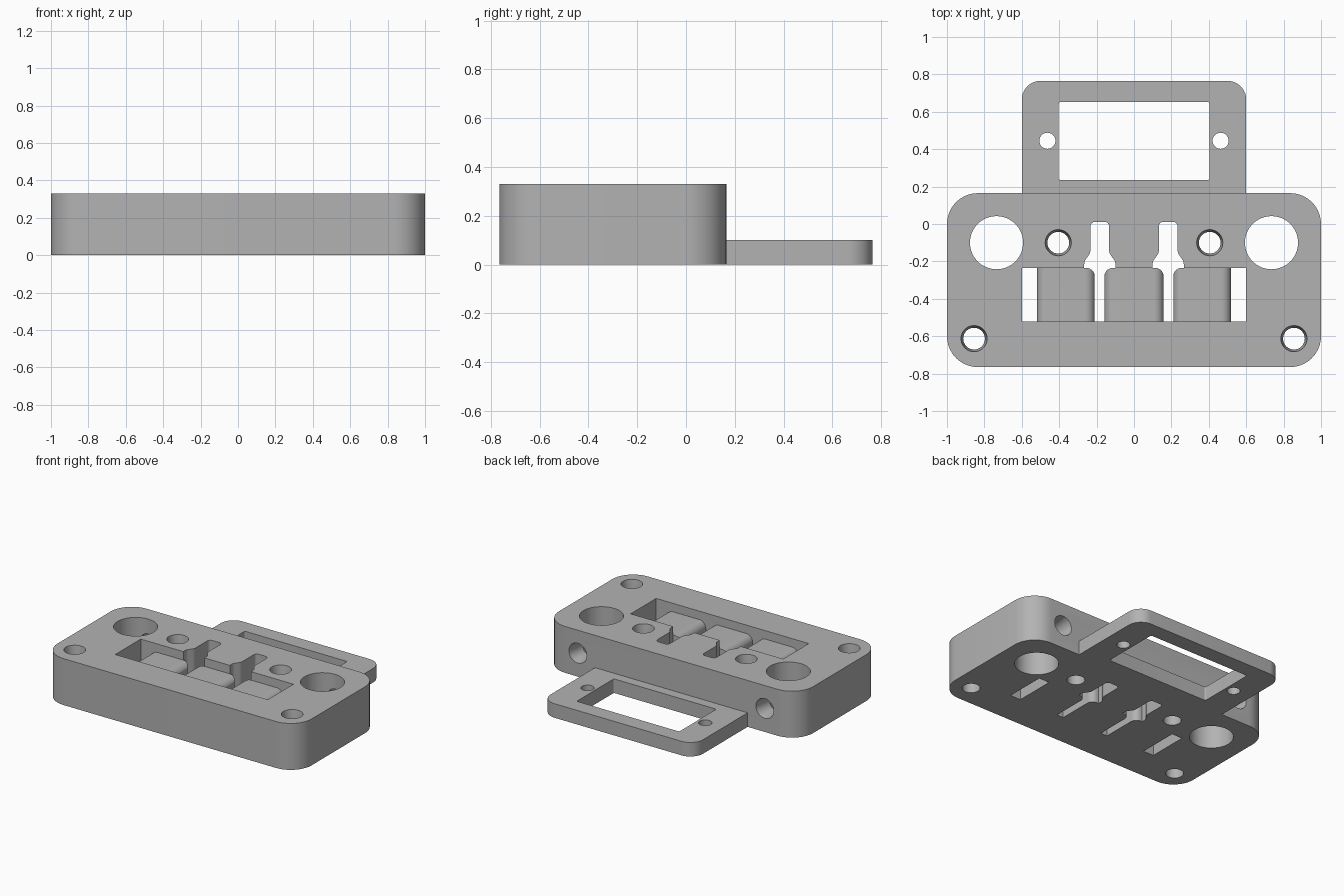
import bpy, bmesh, math
from mathutils import Matrix, Vector

if "Cube" in bpy.data.objects:
    bpy.data.objects.remove(bpy.data.objects["Cube"], do_unlink=True)

grey = bpy.data.materials.new("matte_grey")
GREY = (0.45, 0.45, 0.45, 1)
grey.diffuse_color = GREY
grey.use_nodes = True
grey.node_tree.nodes["Principled BSDF"].inputs["Base Color"].default_value = GREY


def fillet(corners, steps=10):
    """Turn (x, y, radius) corners into an outline with rounded corners."""
    out = []
    for i, (x, y, r) in enumerate(corners):
        p = Vector((x, y))
        if r == 0:
            out.append(p)
            continue
        a = (Vector(corners[i - 1][:2]) - p).normalized()
        b = (Vector(corners[(i + 1) % len(corners)][:2]) - p).normalized()
        half = a.angle(b) / 2
        centre = p + (a + b).normalized() * r / math.sin(half)
        start = p + a * r / math.tan(half) - centre
        end = p + b * r / math.tan(half) - centre
        sweep = math.atan2(start.cross(end), start.dot(end))
        for k in range(steps + 1):
            t = sweep * k / steps
            c, s = math.cos(t), math.sin(t)
            out.append(centre + Vector((c * start.x - s * start.y, s * start.x + c * start.y)))
    return out


def rect(x0, x1, y0, y1, front=0, back=0):
    return fillet([(x0, y0, front), (x1, y0, front), (x1, y1, back), (x0, y1, back)])


def finish(name, bm):
    bmesh.ops.recalc_face_normals(bm, faces=bm.faces)
    mesh = bpy.data.meshes.new(name)
    bm.to_mesh(mesh)
    bm.free()
    mesh.materials.append(grey)
    obj = bpy.data.objects.new(name, mesh)
    bpy.context.collection.objects.link(obj)
    return obj


def prism(name, outline, low, high, along_y=False):
    """Extrude an outline up z, or an x-z outline along y."""
    bm = bmesh.new()
    place = (lambda p, h: (p.x, h, p.y)) if along_y else (lambda p, h: (p.x, p.y, h))
    rings = [[bm.verts.new(place(p, h)) for p in outline] for h in (low, high)]
    bm.faces.new(rings[0])
    bm.faces.new(rings[1])
    n = len(outline)
    for i in range(n):
        j = (i + 1) % n
        bm.faces.new((rings[0][i], rings[0][j], rings[1][j], rings[1][i]))
    return finish(name, bm)


def lathe(name, profile, matrix, sides=48):
    """Revolve (radius, height) steps into a closed round plug."""
    bm = bmesh.new()
    rings = []
    for r, h in profile:
        rings.append([bm.verts.new(matrix @ Vector((r * math.cos(math.tau * k / sides),
                      r * math.sin(math.tau * k / sides), h))) for k in range(sides)])
    bm.faces.new(rings[0])
    bm.faces.new(rings[-1])
    for low, high in zip(rings, rings[1:]):
        for k in range(sides):
            j = (k + 1) % sides
            bm.faces.new((low[k], low[j], high[j], high[k]))
    return finish(name, bm)


def combine(obj, tool, operation="DIFFERENCE"):
    mod = obj.modifiers.new("cut", "BOOLEAN")
    mod.operation, mod.object, mod.solver = operation, tool, "EXACT"
    bpy.context.view_layer.objects.active = obj
    bpy.ops.object.modifier_apply(modifier=mod.name)
    bpy.data.objects.remove(tool, do_unlink=True)


TOP, BACK, FRONT = 0.33, 0.165, -0.765
POCKET_FRONT, POCKET_BACK = -0.522, -0.235

# Main housing with the rectangular pocket
housing = prism("housing", rect(-1, 1, FRONT, BACK, 0.165, 0.165), 0, TOP)
combine(housing, prism("pocket", rect(-0.6, 0.6, POCKET_FRONT, POCKET_BACK), -0.1, 0.5))

# Tapered fastener hole that narrows to a straight bore
taper = [(0.07, 0.001), (0.07, 0), (0.058, -0.1), (0.058, -0.4)]
short_taper = [(0.07, 0.01), (0.07, 0), (0.058, -0.07), (0.058, -0.2)]

for side in (-1, 1):
    # Large round openings
    combine(housing, lathe("opening", [(0.142, -0.1), (0.142, 0.5)],
                           Matrix.Translation((side * 0.735, -0.1, 0)), 64))
    # Fastener holes from the top
    for x, y in ((0.405, -0.1), (0.855, -0.613)):
        combine(housing, lathe("fastener", taper, Matrix.Translation((side * x, y, TOP))))
    # Fastener holes from the back into the large openings
    combine(housing, lathe("back_fastener", short_taper,
                           Matrix.Translation((side * 0.735, BACK, 0.167))
                           @ Matrix.Rotation(-math.pi / 2, 4, "X")))
    # Keyhole slots behind the pocket
    half = [(0.05, 0.012, 0.025), (0.05, -0.155, 0.05), (0.083, -0.2, 0.04), (0.083, -0.25, 0)]
    loop = half + [(-x, y, r) for x, y, r in reversed(half)]
    combine(housing, prism("slot", fillet([(x + side * 0.183, y, r) for x, y, r in loop], 6),
                           -0.1, 0.5))

# Rounded key blocks inside the pocket
blocks = []
for name, x0, x1, r_left, r_right in (("right_block", -0.518, -0.21, 0, 0.045),
                                      ("middle_block", -0.158, 0.158, 0.045, 0.045),
                                      ("left_block", 0.21, 0.518, 0.045, 0)):
    block = prism(name, rect(x0, x1, 0, 0.27, 0, 0.05), POCKET_FRONT, POCKET_BACK, True)
    plan = fillet([(x0, -0.6, 0), (x1, -0.6, 0),
                   (x1, POCKET_BACK, r_right), (x0, POCKET_BACK, r_left)])
    combine(block, prism("plan", plan, -0.1, 0.5), "INTERSECT")
    blocks.append(block)

# Thin mounting plate at the back with a window and two screw holes
plate = prism("mounting_plate", rect(-0.6, 0.6, BACK, 0.765, 0, 0.1), 0, 0.1)
combine(plate, prism("window", rect(-0.403, 0.403, 0.235, 0.652, 0.01, 0.01), -0.1, 0.2))
for side in (-1, 1):
    combine(plate, lathe("screw", [(0.043, -0.1), (0.043, 0.2)],
                         Matrix.Translation((side * 0.463, 0.445, 0)), 32))

# Smooth the round walls and keep the edges crisp
bpy.ops.object.select_all(action="DESELECT")
for obj in [housing, plate] + blocks:
    obj.select_set(True)
bpy.context.view_layer.objects.active = housing
bpy.ops.object.shade_smooth_by_angle(angle=math.radians(30))
